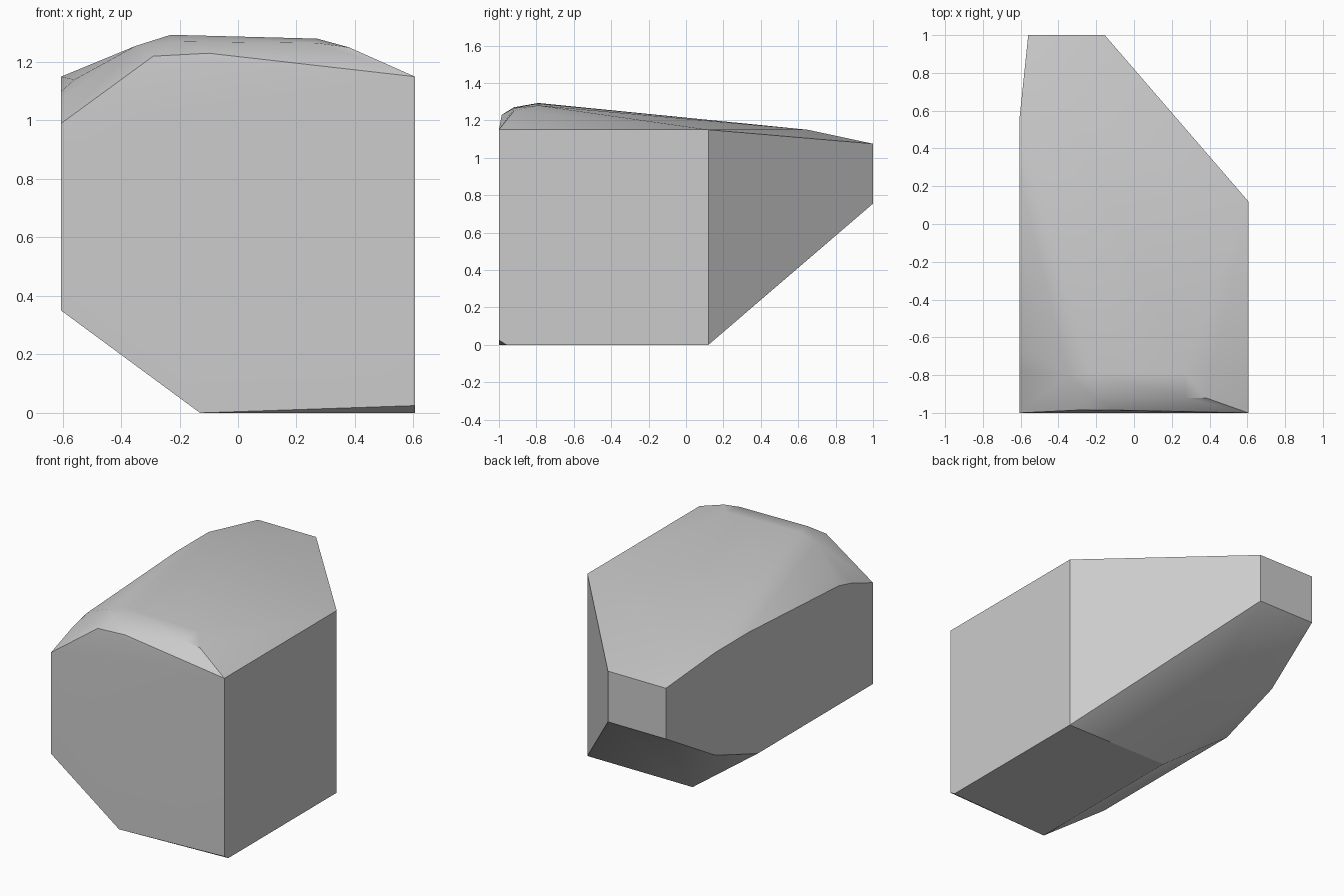
import bpy
import bmesh
import math

if "Cube" in bpy.data.objects:
    bpy.data.objects.remove(bpy.data.objects["Cube"], do_unlink=True)

# Main extents of the block
X, Y, TOP = 0.605, 1.0, 1.15

# Straight sides, with the corners that taper to the back
right_side = [(X, y, z) for y, z in
              [(-Y, 0.025), (-0.96, 0), (0.12, 0), (0.12, TOP), (-Y, TOP)]]
left_side = [(-X, y, z) for y, z in
             [(-Y, 0.35), (0.15, 0.35), (0.57, 0.5), (0.57, TOP),
              (0.24, TOP), (-0.66, 1.1), (-0.78, 1.07), (-Y, 0.99)]]
back_end = [(x, Y, z) for x in (-0.56, -0.155) for z in (0.755, 1.075)]
bottom_edge = [(-0.13, y, 0) for y in (-Y, 0.12)]

# Worn crown: front rim, rounded shoulder and sloping ridge
front_rim = [(-0.29, -0.985, 1.22), (-0.1, -0.985, 1.23)]
shoulder = [(-0.21, -0.92, 1.27), (0.27, -0.92, 1.265), (0.38, -0.92, 1.25),
            (-0.35, -0.8, 1.255), (-0.56, -0.68, 1.14)]
ridge = [(-0.23, -0.79, 1.293), (0.27, -0.79, 1.28), (-0.4, 0.65, TOP)]

# Wrap the corners in a convex shell and merge flat facets
bm = bmesh.new()
for co in (right_side + left_side + back_end + bottom_edge
           + front_rim + shoulder + ridge):
    bm.verts.new(co)
hull = bmesh.ops.convex_hull(bm, input=bm.verts[:])
spare = {g for g in hull["geom_interior"] + hull["geom_unused"]
         if isinstance(g, bmesh.types.BMVert)}
bmesh.ops.delete(bm, geom=list(spare), context="VERTS")
bmesh.ops.dissolve_limit(bm, angle_limit=math.radians(0.5),
                         verts=bm.verts[:], edges=bm.edges[:])
bmesh.ops.recalc_face_normals(bm, faces=bm.faces[:])
mesh = bpy.data.meshes.new("stone_block")
bm.to_mesh(mesh)
bm.free()

block = bpy.data.objects.new("stone_block", mesh)
bpy.context.collection.objects.link(block)

# Plain grey material
grey = bpy.data.materials.new("light_grey")
grey.use_nodes = True
colour = (0.6, 0.6, 0.6, 1)
grey.diffuse_color = colour
grey.node_tree.nodes["Principled BSDF"].inputs["Base Color"].default_value = colour
mesh.materials.append(grey)

# Smooth the worn crown, keep the cut edges sharp
bpy.ops.object.select_all(action="DESELECT")
block.select_set(True)
bpy.context.view_layer.objects.active = block
bpy.ops.object.shade_smooth_by_angle(angle=math.radians(30))
